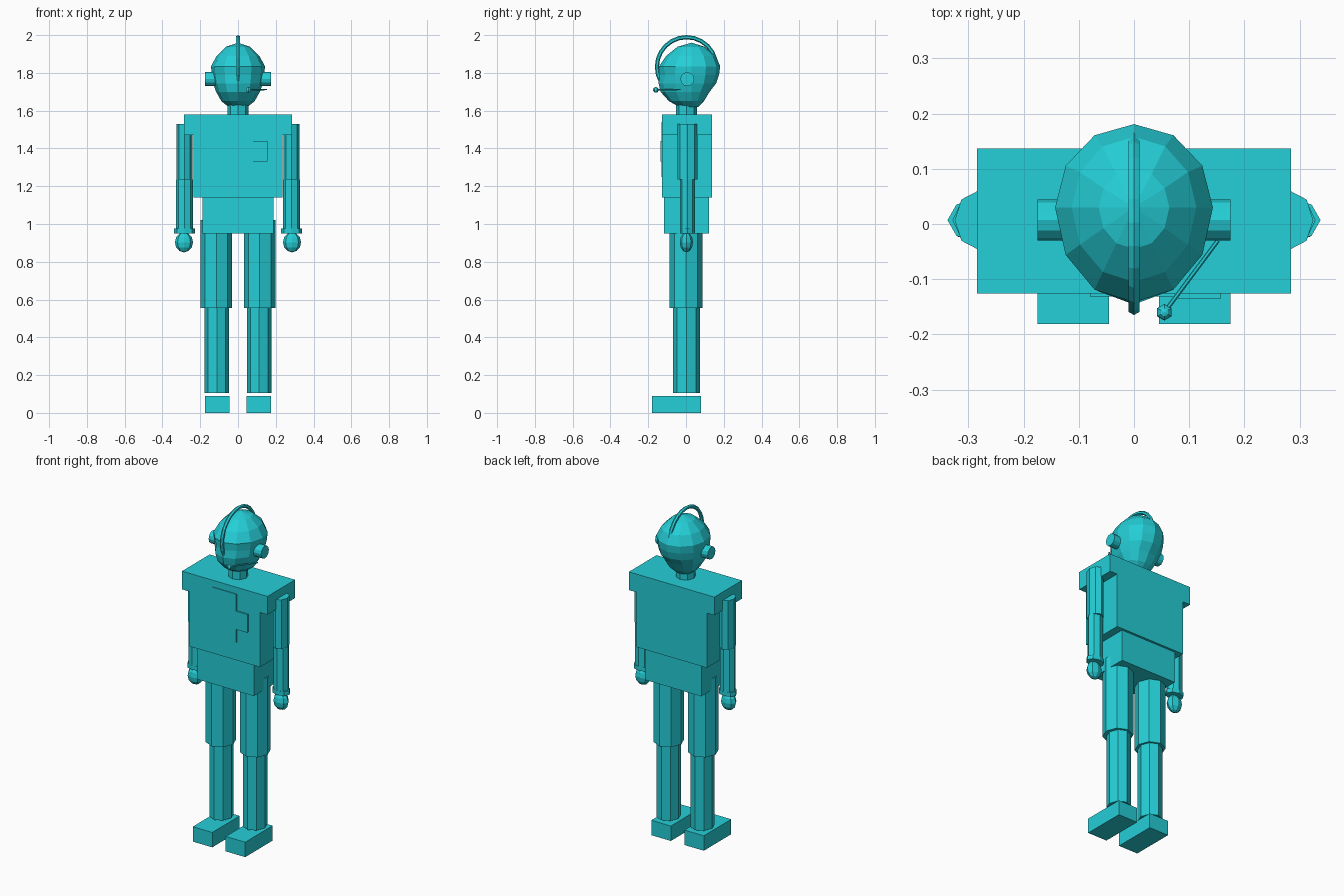
import bpy, bmesh, math
from mathutils import Vector, Matrix

cube = bpy.data.objects.get("Cube")
if cube:
    bpy.data.objects.remove(cube, do_unlink=True)

cyan = bpy.data.materials.new("cyan")
cyan.use_nodes = True
colour = (0.018, 0.62, 0.68, 1)
cyan.diffuse_color = colour
cyan.node_tree.nodes["Principled BSDF"].inputs["Base Color"].default_value = colour


def finish(name, bm):
    bmesh.ops.recalc_face_normals(bm, faces=bm.faces)
    mesh = bpy.data.meshes.new(name)
    bm.to_mesh(mesh)
    bm.free()
    mesh.materials.append(cyan)
    obj = bpy.data.objects.new(name, mesh)
    bpy.context.collection.objects.link(obj)


def scaling(x, y, z):
    return Matrix.Diagonal((x, y, z, 1))


def box(name, x, y, z):
    """Box from (min, max) ranges."""
    bm = bmesh.new()
    middle = Vector([(a + b) / 2 for a, b in (x, y, z)])
    size = [b - a for a, b in (x, y, z)]
    bmesh.ops.create_cube(bm, size=1, matrix=Matrix.Translation(middle) @ scaling(*size))
    finish(name, bm)


def rod(name, start, end, rx, ry, sides=8):
    """Faceted cylinder between two points."""
    start, end = Vector(start), Vector(end)
    axis = end - start
    bm = bmesh.new()
    turn = Vector((0, 0, 1)).rotation_difference(axis).to_matrix().to_4x4()
    bmesh.ops.create_cone(bm, cap_ends=True, segments=sides, radius1=1, radius2=1, depth=axis.length,
                          matrix=Matrix.Translation((start + end) / 2) @ turn @ scaling(rx, ry, 1))
    finish(name, bm)


def ball(name, centre, radii, u=8, v=6):
    bm = bmesh.new()
    bmesh.ops.create_uvsphere(bm, u_segments=u, v_segments=v, radius=1,
                              matrix=Matrix.Translation(Vector(centre)) @ scaling(*radii))
    finish(name, bm)


def loft_head(rings, sides=12):
    """Stacked rings of (height, half width, front, back)."""
    bm = bmesh.new()
    loops = []
    middle = 0.03
    for z, rx, front, back in rings:
        loop = []
        for i in range(sides):
            a = math.tau * i / sides
            reach = (back - middle) if math.sin(a) > 0 else (middle - front)
            x, y = rx * math.cos(a), middle + reach * math.sin(a)
            # eye sockets either side of the nose
            if abs(z - 1.79) < 0.01 and math.sin(a) < -0.7 and abs(x) > 0.02:
                y += 0.014
            loop.append(bm.verts.new((x, y, z)))
        loops.append(loop)
    for low, high in zip(loops, loops[1:]):
        for i in range(sides):
            j = (i + 1) % sides
            bm.faces.new((low[i], low[j], high[j], high[i]))
    bm.faces.new(loops[0])
    crown = bm.verts.new((0, middle, 1.96))
    for i in range(sides):
        bm.faces.new((loops[-1][i], loops[-1][(i + 1) % sides], crown))
    finish("head", bm)


def hoop(name, centre, major, minor, steps=24, sides=6):
    """Thin ring in the side plane."""
    bm = bmesh.new()
    grid = []
    for i in range(steps):
        a = math.tau * i / steps
        out = Vector((0, math.cos(a), math.sin(a)))
        grid.append([bm.verts.new(Vector(centre) + out * (major + minor * math.cos(b))
                                  + Vector((minor * math.sin(b), 0, 0)))
                     for b in (math.tau * k / sides for k in range(sides))])
    for i in range(steps):
        n = (i + 1) % steps
        for k in range(sides):
            m = (k + 1) % sides
            bm.faces.new((grid[i][k], grid[n][k], grid[n][m], grid[i][m]))
    finish(name, bm)


# Trunk
box("shoulders", (-0.285, 0.285), (-0.126, 0.137), (1.47, 1.58))
box("torso", (-0.235, 0.235), (-0.126, 0.137), (1.14, 1.47))
box("pelvis", (-0.188, 0.188), (-0.117, 0.123), (0.95, 1.14))
box("chest_panel", (-0.08, 0.08), (-0.131, -0.124), (1.25, 1.54))
box("chest_pocket", (0.08, 0.157), (-0.136, -0.124), (1.33, 1.44))
rod("neck", (0, 0.003, 1.56), (0, 0.003, 1.66), 0.055, 0.055)

# Head
loft_head([
    (1.62, 0.05, -0.035, 0.065),
    (1.65, 0.088, -0.09, 0.095),
    (1.70, 0.116, -0.135, 0.125),
    (1.745, 0.131, -0.145, 0.16),
    (1.79, 0.139, -0.146, 0.175),
    (1.835, 0.143, -0.142, 0.181),
    (1.89, 0.113, -0.105, 0.158),
    (1.938, 0.064, -0.045, 0.1),
])

# Headset
hoop("headband", (0, 0.003, 1.832), 0.157, 0.011)
for side, s in (("left", 1), ("right", -1)):
    rod(side + "_earpiece", (s * 0.08, 0.007, 1.767), (s * 0.175, 0.007, 1.767), 0.037, 0.037, 12)
rod("microphone_boom", (0.152, -0.03, 1.712), (0.055, -0.16, 1.71), 0.004, 0.004, 6)
ball("microphone", (0.055, -0.16, 1.71), (0.015, 0.015, 0.015), 6, 6)

# Limbs
for side, s in (("left", 1), ("right", -1)):
    x, y = s * 0.283, 0.007
    rod(side + "_upper_arm", (x, y, 1.235), (x, y, 1.53), 0.042, 0.053)
    rod(side + "_forearm", (x, y, 0.96), (x, y, 1.235), 0.046, 0.04)
    rod(side + "_cuff", (x, y, 0.95), (x, y, 0.975), 0.055, 0.04)
    ball(side + "_hand", (x + s * 0.003, 0.002, 0.903), (0.048, 0.035, 0.053))
    rod(side + "_thigh", (s * 0.115, 0, 0.555), (s * 0.115, 0, 1.02), 0.083, 0.087)
    rod(side + "_shin", (s * 0.112, 0.003, 0.105), (s * 0.112, 0.003, 0.56), 0.065, 0.071)
    box(side + "_foot", sorted((s * 0.045, s * 0.175)), (-0.181, 0.08), (0, 0.09))
